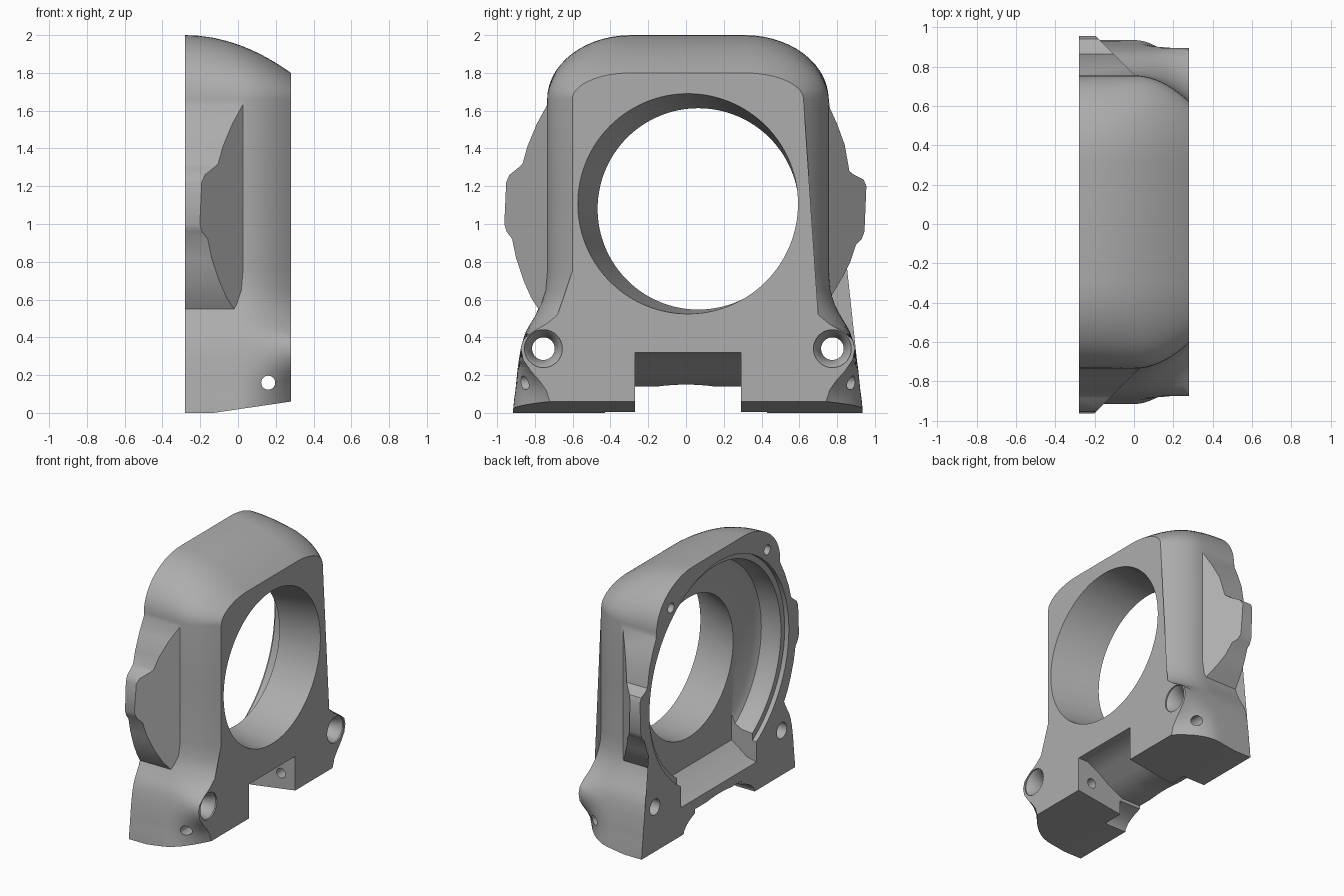
import bpy, bmesh, math
from mathutils import Vector

cube = bpy.data.objects.get("Cube")
if cube:
    bpy.data.objects.remove(cube, do_unlink=True)

grey = bpy.data.materials.new("plain grey")
grey.use_nodes = True
grey.diffuse_color = (0.42, 0.42, 0.42, 1)
grey.node_tree.nodes["Principled BSDF"].inputs["Base Color"].default_value = (0.42, 0.42, 0.42, 1)

FRONT, BACK, MID = 0.28, -0.28, 0.01
WALL = -0.07          # rear side of the plate holding the bore


def finish(bm, name):
    bmesh.ops.recalc_face_normals(bm, faces=bm.faces)
    mesh = bpy.data.meshes.new(name)
    bm.to_mesh(mesh)
    bm.free()
    obj = bpy.data.objects.new(name, mesh)
    bpy.context.collection.objects.link(obj)
    mesh.materials.append(grey)
    return obj


def loft(name, rings):
    """Skin closed rings of equal length and cap both ends."""
    bm = bmesh.new()
    rows = [[bm.verts.new(p) for p in ring] for ring in rings]
    n = len(rows[0])
    for a, b in zip(rows, rows[1:]):
        for i in range(n):
            j = (i + 1) % n
            bm.faces.new((a[i], a[j], b[j], b[i]))
    caps = [bm.faces.new(rows[0]), bm.faces.new(rows[-1])]
    bmesh.ops.triangulate(bm, faces=caps)
    return finish(bm, name)


def circle(x, y, z, r, n=96, rz=None):
    rz = rz or r
    return [(x, y + r * math.cos(2 * math.pi * i / n), z + rz * math.sin(2 * math.pi * i / n))
            for i in range(n)]


def across(name, profile, y0, y1):
    """Extrude an x-z profile along y."""
    return loft(name, [[(x, y, z) for x, z in profile] for y in (y0, y1)])


def combine(target, tool, operation):
    mod = target.modifiers.new("cut", 'BOOLEAN')
    mod.operation = operation
    mod.solver = 'EXACT'
    mod.object = tool
    bpy.context.view_layer.objects.active = target
    bpy.ops.object.modifier_apply(modifier=mod.name)
    bpy.data.objects.remove(tool, do_unlink=True)


# Housing outline: height, half width at the rear, half width at the front
SIDE = [(0, .925, .73), (.07, .92, .735), (.12, .913, .75), (.17, .908, .785),
        (.22, .903, .83), (.28, .895, .872), (.34, .885, .885), (.39, .872, .87),
        (.43, .858, .82), (.47, .835, .75), (.52, .805, .69), (.58, .775, .645),
        (.65, .753, .622), (.75, .745, .612), (1.2, .745, .612)]


def outline(x):
    k = max(0, x / FRONT) ** 2
    u = (x - BACK) / (FRONT - BACK)
    top = 2 - 0.2 * u * u
    floor = max(0, (x + .13) / .41 * .06)
    half = [(back + (front - back) * k, max(z, floor)) for z, back, front in SIDE]
    width = half[-1][0]
    base = 1.66
    for i in range(15):
        a = math.pi / 2 * i / 14
        half.append((.3 + (width - .3) * math.cos(a), base + (top - base) * math.sin(a)))
    right = [(x, MID + y, z) for y, z in half]
    left = [(x, MID - y, z) for y, z in reversed(half)]
    return right + left


stations = [BACK, -.21, -.13, -.06, 0] + [FRONT * i / 10 for i in range(1, 11)]
housing = loft("housing", [outline(x) for x in stations])

# Side ears with a slanted front
EAR_LEFT = [(.7, 1.64), (.75, 1.64), (.8, 1.53), (.84, 1.42), (.865, 1.28), (.89, 1.26),
            (.94, 1.235), (.955, 1.2), (.945, .96), (.93, .92), (.9, .89), (.87, .8),
            (.83, .72), (.77, .62), (.74, .54), (.7, .54)]
EAR_RIGHT = [(.7, 1.64), (.73, 1.64), (.79, 1.53), (.84, 1.41), (.865, 1.32), (.885, 1.3),
             (.935, 1.26), (.952, 1.22), (.962, 1.0), (.95, .96), (.92, .92), (.9, .82),
             (.86, .7), (.82, .61), (.775, .54), (.7, .54)]


def ear(name, points, side):
    obj = loft(name, [[(x, side * y, z) for y, z in points] for x in (BACK, .05)])
    bm = bmesh.new()
    bm.from_mesh(obj.data)
    cut = bmesh.ops.bisect_plane(bm, geom=bm.verts[:] + bm.edges[:] + bm.faces[:],
                                 plane_co=Vector((0, side * .76, 0)),
                                 plane_no=Vector((1, side, 0)), clear_outer=True)
    rim = [e for e in cut["geom_cut"] if isinstance(e, bmesh.types.BMEdge)]
    bmesh.ops.holes_fill(bm, edges=rim)
    bmesh.ops.recalc_face_normals(bm, faces=bm.faces)
    bm.to_mesh(obj.data)
    bm.free()
    return obj


combine(housing, ear("left_ear", EAR_LEFT, 1), 'UNION')
combine(housing, ear("right_ear", EAR_RIGHT, -1), 'UNION')

cutters = []

# Rear cavity with a stepped rim
cutters.append(loft("rim_step", [circle(x, 0, 1.08, .84) for x in (BACK - .05, BACK + .035)]))
cutters.append(loft("cavity", [circle(BACK - .06, 0, 1.08, .8), circle(-.16, 0, 1.08, .79),
                               circle(-.1, 0, 1.08, .765), circle(WALL, 0, 1.08, .71)]))


# Slanted, tapering main bore
def bore_ring(x):
    t = (FRONT - x) / (FRONT - WALL)
    return circle(x, .01 + .055 * t, 1.107 - .027 * t, .583 - .05 * t, 128)


cutters.append(loft("bore", [bore_ring(FRONT + .05), bore_ring(WALL - .06)]))

# Sloped rear ramp, front notch and rear arch between the feet
cutters.append(across("ramp", [(-.35, .52), (WALL, .52), (WALL, .33), (-.2, .235), (-.35, .2)],
                      -.45, .46))
cutters.append(across("notch", [(.35, -.1), (.35, .32), (.2, .32), (.1, .27), (0, .2),
                                (-.12, .14), (-.35, .14), (-.35, -.1)], MID - .28, MID + .28))
cutters.append(loft("arch", [circle(x, 0, -.01, .43, 48, .16) for x in (-.35, -.1)]))

for side in (1, -1):
    y = MID + side * .765
    # Countersunk mounting holes
    cutters.append(loft("mount_hole", [circle(x, y, .34, r, 40) for x, r in
                                       ((-.35, .06), (.18, .06), (.26, .09), (.27, .1), (.35, .1))]))
    # Blind rear screw holes
    cutters.append(loft("screw_hole", [circle(x, side * .58, 1.785, .037, 24) for x in (-.35, -.12)]))

# Cross pin hole through both feet
pin = [(.16 + .037 * math.cos(math.pi * i / 12), .16 + .037 * math.sin(math.pi * i / 12))
       for i in range(24)]
cutters.append(across("pin_hole", pin, -1.1, 1.1))

for cutter in cutters:
    cutter.hide_render = True
    combine(housing, cutter, 'DIFFERENCE')

bpy.ops.object.select_all(action='DESELECT')
housing.select_set(True)
bpy.context.view_layer.objects.active = housing
bpy.ops.object.shade_smooth_by_angle(angle=math.radians(30))
